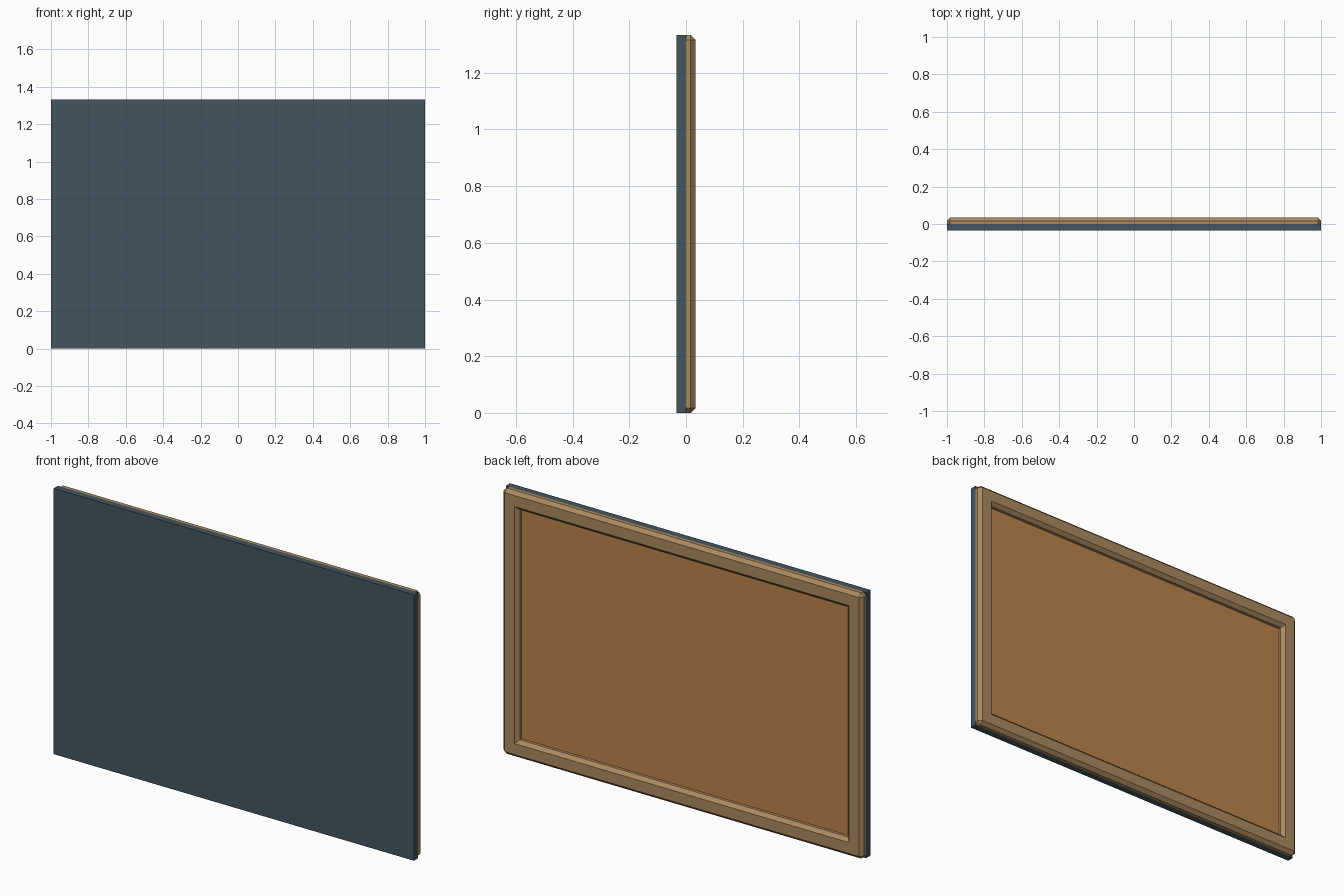
import bpy
import bmesh

WIDTH, HEIGHT, DEPTH = 2.0, 1.333, 0.0335
BEVEL = 0.017
FLAT = 0.055
MEMBER = FLAT + 2 * BEVEL

cube = bpy.data.objects.get("Cube")
if cube:
    bpy.data.objects.remove(cube, do_unlink=True)


def to_linear(c):
    c /= 255
    return c / 12.92 if c <= 0.04045 else ((c + 0.055) / 1.055) ** 2.4


def material(name, *rgb):
    mat = bpy.data.materials.new(name)
    mat.use_nodes = True
    colour = (*map(to_linear, rgb), 1.0)
    mat.diffuse_color = colour
    shader = mat.node_tree.nodes["Principled BSDF"]
    shader.inputs["Base Color"].default_value = colour
    shader.inputs["Roughness"].default_value = 0.8
    return mat


def add_object(name, bm, mat):
    bmesh.ops.recalc_face_normals(bm, faces=bm.faces)
    mesh = bpy.data.meshes.new(name)
    bm.to_mesh(mesh)
    bm.free()
    mesh.materials.append(mat)
    obj = bpy.data.objects.new(name, mesh)
    bpy.context.collection.objects.link(obj)
    return obj


def slab(name, inset, y0, y1, mat):
    bm = bmesh.new()
    bmesh.ops.create_cube(bm, size=1)
    size = (WIDTH - 2 * inset, y1 - y0, HEIGHT - 2 * inset)
    bmesh.ops.scale(bm, vec=size, verts=bm.verts)
    bmesh.ops.translate(bm, vec=(0, (y0 + y1) / 2, HEIGHT / 2), verts=bm.verts)
    return add_object(name, bm, mat)


def ring(bm, inset, y, cut):
    """Rectangle at depth y whose corners are cut off diagonally."""
    x, z = WIDTH / 2 - inset, HEIGHT / 2 - inset
    verts = []
    for sx, sz in ((1, 1), (-1, 1), (-1, -1), (1, -1)):
        ends = [(x, z - cut), (x - cut, z)]
        if sx != sz:
            ends.reverse()
        for px, pz in ends:
            verts.append(bm.verts.new((sx * px, y, HEIGHT / 2 + sz * pz)))
    return verts


slate = material("slate blue", 68, 85, 96)
wood = material("light wood", 172, 138, 96)
board = material("orange brown board", 188, 132, 73)

# Dark writing surface on the front
slab("front_surface", 0, -DEPTH, 0, slate)

# Backing panel seen inside the frame
slab("back_panel", MEMBER - 0.01, 0, 0.002, board)

# Wooden frame: a chamfered section carried round the rectangle
bm = bmesh.new()
section = [
    (0, 0, BEVEL),
    (0, DEPTH - BEVEL, BEVEL),
    (BEVEL, DEPTH, 0),
    (BEVEL + FLAT, DEPTH, 0),
    (MEMBER, DEPTH - BEVEL, 0),
    (MEMBER, 0, 0),
]
rings = [ring(bm, *point) for point in section]
for a, b in zip(rings, rings[1:] + rings[:1]):
    for i in range(len(a)):
        j = (i + 1) % len(a)
        bm.faces.new((a[i], a[j], b[j], b[i]))
bmesh.ops.remove_doubles(bm, verts=bm.verts, dist=0.0001)
add_object("back_frame", bm, wood)
